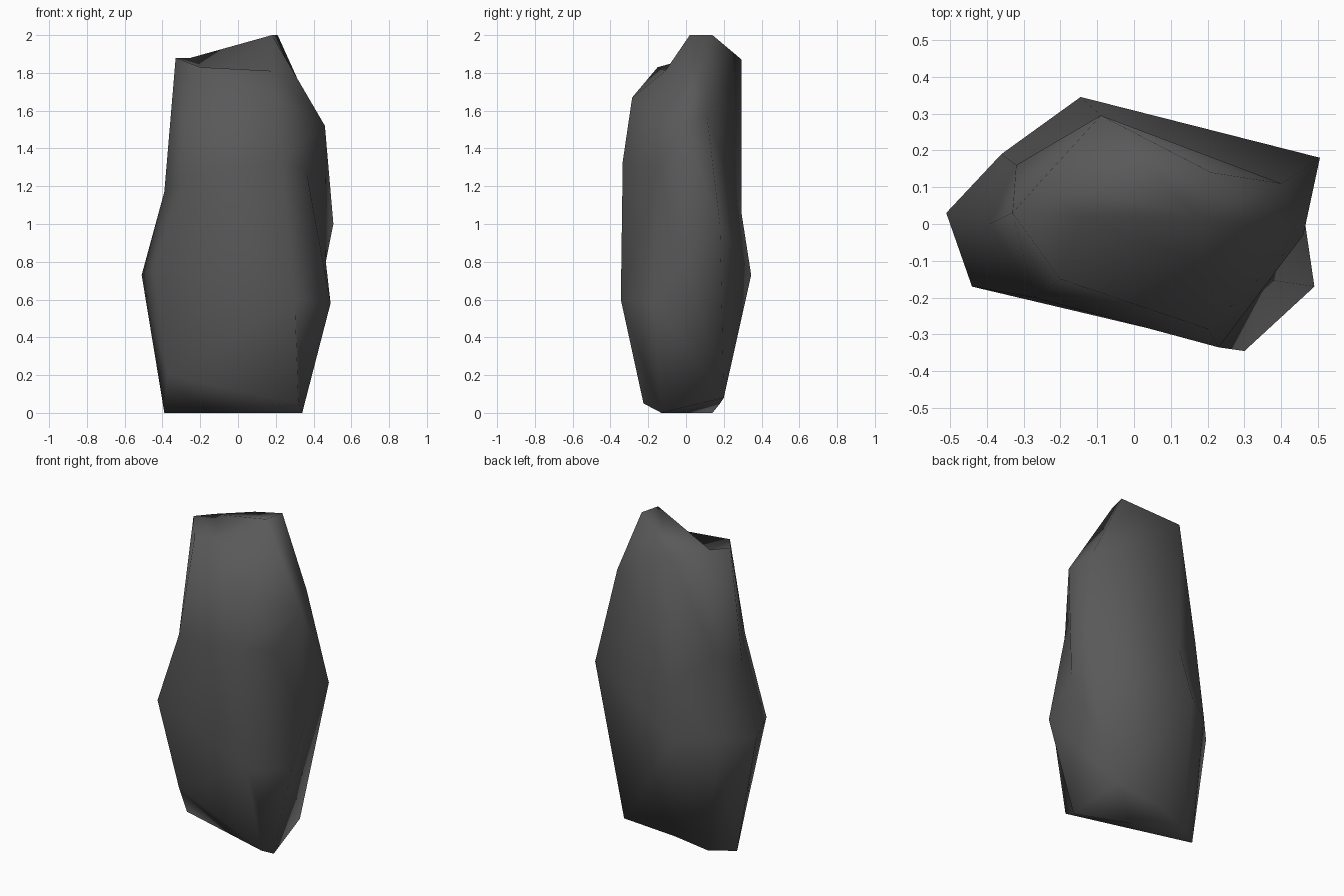
import bpy, bmesh

if "Cube" in bpy.data.objects:
    bpy.data.objects.remove(bpy.data.objects["Cube"])

# Rock cross-sections, bottom to top; columns run
# left, left front, front, right front, right back, back, left back
rings = [
    [(-.39, .05, 0), (-.374, -.054, .2), (.32, -.225, .05), (.34, -.13, 0),
     (.29, .20, .08), (-.05, .18, .05), (-.25, .14, 0)],
    [(-.51, .03, .73), (-.44, -.17, .77), (.30, -.345, .60), (.49, -.17, .58),
     (.505, .18, 1.0), (-.145, .345, .73), (-.36, .19, .75)],
    [(-.39, 0, 1.17), (-.27, -.20, 1.24), (.23, -.335, 1.33), (.46, -.03, 1.52),
     (.40, .11, 1.58), (-.09, .295, 1.05), (-.32, .16, 1.25)],
    [(-.33, .03, 1.88), (-.20, -.15, 1.83), (.20, -.285, 1.67), (.19, -.11, 1.81),
     (.21, .14, 2.0), (-.09, .295, 1.87), (-.25, .12, 1.88)],
]

bm = bmesh.new()
loops = [[bm.verts.new(p) for p in ring] for ring in rings]
n = len(rings[0])

# Side walls, except the two chipped columns on the right
for low, high in zip(loops, loops[1:]):
    for i in range(n):
        j = (i + 1) % n
        if i not in (2, 3):
            bm.faces.new((low[i], low[j], high[j], high[i]))

(l0, lf0, f0, rf0, rb0, _, _), (_, _, f1, rf1, rb1, _, _), \
    (_, _, f2, rf2, rb2, _, _), (l, lf, f, rf, rb, b, lb) = loops
peak = bm.verts.new((.18, .02, 2.0))
dip = bm.verts.new((-.15, .02, 1.80))
chip_edge = bm.verts.new((.36, -.15, 1.29))
chip_hollow = bm.verts.new((.465, 0, .80))
base = bm.verts.new((0, 0, 0))

facets = [
    # Chipped right side
    (f0, rf0, f1), (rf0, rf1, f1), (rf0, rb0, rf1),
    (rf1, rb0, chip_hollow), (rb0, rb1, chip_hollow),
    (f1, rf1, chip_edge), (f1, chip_edge, f2), (f2, chip_edge, rf2),
    (rf1, chip_hollow, chip_edge), (chip_hollow, rf2, chip_edge),
    (chip_hollow, rb1, rf2), (rb1, rb2, rf2),
    (f2, rf2, f), (f, rf2, rf), (rf2, rb2, peak), (rb2, rb, peak), (rf2, peak, rf),
    # Broken top: a peak on the right and a hollow behind the front lip
    (lf, f, rf), (rb, b, peak), (b, lb, peak),
    (l, lf, dip), (lf, rf, dip), (rf, peak, dip), (peak, lb, dip), (lb, l, dip),
    # Lower front left corner
    (l0, f0, lf0),
]
# Underside
foot = [v for v in loops[0] if v is not lf0]
for v, w in zip(foot, foot[1:] + foot[:1]):
    facets.append((w, v, base))
for tri in facets:
    bm.faces.new(tri)

bmesh.ops.triangulate(bm, faces=bm.faces[:], quad_method='SHORT_EDGE')
bmesh.ops.recalc_face_normals(bm, faces=bm.faces[:])
for face in bm.faces:
    face.smooth = True

mesh = bpy.data.meshes.new("rock")
bm.to_mesh(mesh)
bm.free()
stone = bpy.data.materials.new("dark_grey_stone")
stone.diffuse_color = (.1, .1, .1, 1)
stone.use_nodes = True
stone.node_tree.nodes["Principled BSDF"].inputs["Base Color"].default_value = stone.diffuse_color
mesh.materials.append(stone)
rock = bpy.data.objects.new("rock", mesh)
bpy.context.collection.objects.link(rock)
